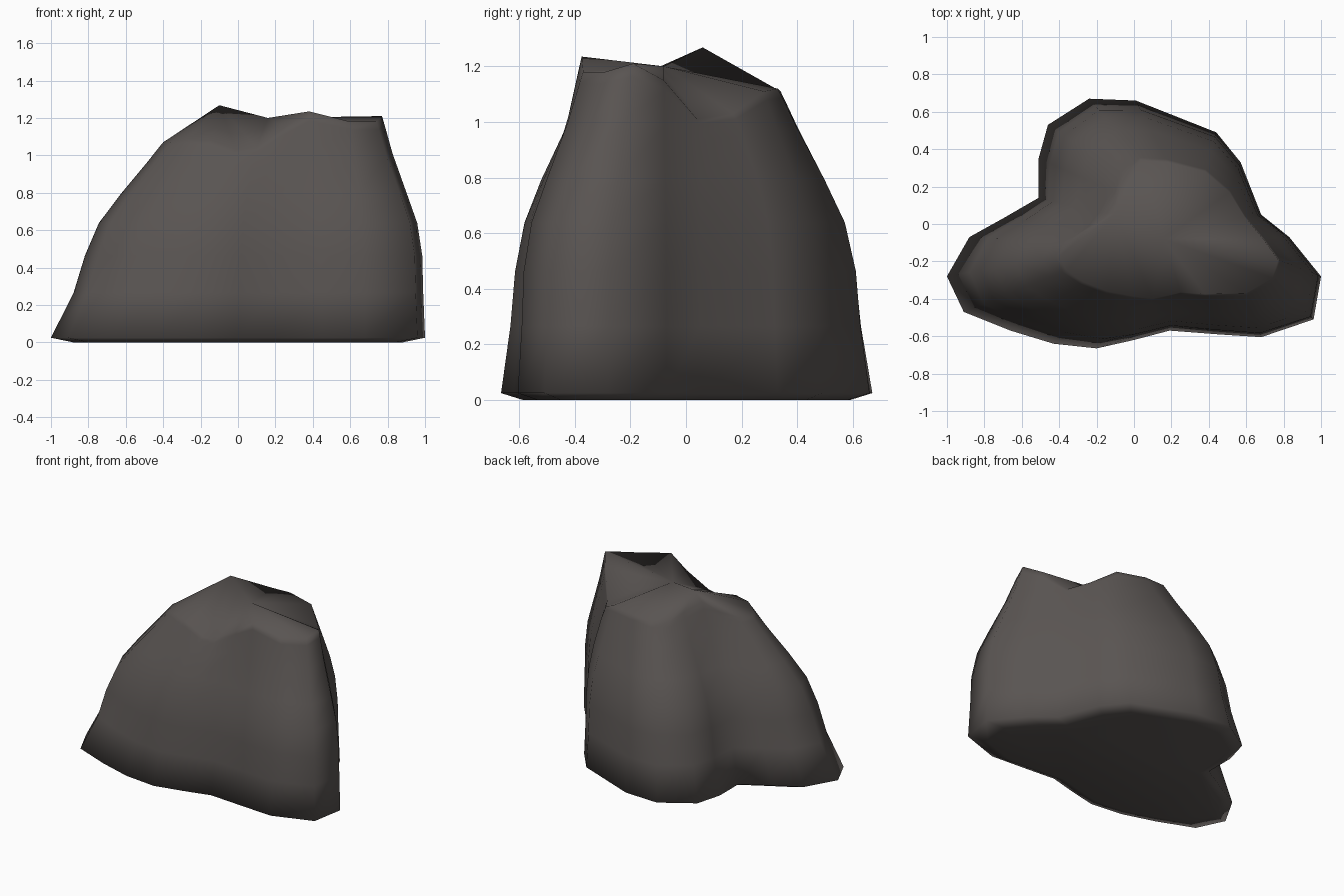
import bpy, bmesh, math
from mathutils import Vector

if "Cube" in bpy.data.objects:
    bpy.data.objects.remove(bpy.data.objects["Cube"])

# base outline x, y  ->  matching top rim x, y, z (anticlockwise from the left lobe)
PAIRS = [
    (-1.00, -.28, -.40, -.17, 1.07), (-.91, -.47, -.36, -.25, 1.07),
    (-.66, -.57, -.27, -.31, 1.09), (-.43, -.64, -.14, -.36, 1.08),
    (-.20, -.665, -.01, -.385, 1.03), (0, -.62, .10, -.40, 1.04),
    (.19, -.57, .25, -.365, 1.15), (.45, -.59, .38, -.375, 1.235),
    (.68, -.605, .60, -.37, 1.18), (.96, -.51, .74, -.29, 1.18),
    (1.00, -.28, .77, -.19, 1.21), (.83, -.07, .69, -.08, 1.15),
    (.68, .05, .59, .04, 1.01), (.57, .33, .51, .17, 1.03),
    (.44, .49, .38, .28, 1.11), (.01, .66, .18, .33, 1.12),
    (-.24, .67, .04, .34, 1.11), (-.46, .53, -.06, .27, 1.11),
    (-.51, .35, -.10, .17, 1.15), (-.51, .14, -.17, .06, 1.20),
    (-.70, .03, -.25, -.02, 1.12), (-.88, -.07, -.35, -.09, 1.08)]
# height fraction, inward fraction of each ring
RINGS = [(0, 0), (.22, .10), (.40, .15), (.56, .27), (.70, .49), (.87, .79), (.97, .95), (1, 1)]
N = len(PAIRS)

bm = bmesh.new()
rings = []
for h, t in RINGS:
    ring = []
    for bx, by, tx, ty, tz in PAIRS:
        bend = math.sin(math.pi * h)
        k = t + bend * (.16 * max(0, -bx) - .09 * max(0, bx))
        wall = 1.12 * h if h < .8 else 1.12 * h + (tz - 1.12) * (h - .8) / .2
        ring.append(bm.verts.new((bx + (tx - bx) * k, by + (ty - by) * k, .025 + wall - .025 * h)))
    rings.append(ring)

# side walls
for lo, hi in zip(rings, rings[1:]):
    for i in range(N):
        j = (i + 1) % N
        bm.faces.new((lo[i], lo[j], hi[j], hi[i]))

# underside, dished down to the floor
inner = [bm.verts.new((v.co.x * .88, v.co.y * .88, 0)) for v in rings[0]]
for i in range(N):
    j = (i + 1) % N
    bm.faces.new((inner[i], inner[j], rings[0][j], rings[0][i]))
bm.faces.new(inner[::-1])

# broken crown: rim fans to a peak and to a saddle
peak = bm.verts.new((-.10, .06, 1.268))
saddle = bm.verts.new((.16, -.08, 1.20))
rim = rings[-1]
owner = [saddle if 5 <= i <= 15 else peak for i in range(N)]
for i in range(N):
    j = (i + 1) % N
    bm.faces.new((rim[i], rim[j], owner[i]))
    if owner[i] != owner[j]:
        bm.faces.new((rim[j], owner[j], owner[i]))
bmesh.ops.recalc_face_normals(bm, faces=bm.faces)

mesh = bpy.data.meshes.new("boulder")
bm.to_mesh(mesh)
bm.free()
rock = bpy.data.objects.new("boulder", mesh)
bpy.context.collection.objects.link(rock)

# colour
stone = bpy.data.materials.new("dark stone")
stone.diffuse_color = (.10, .089, .084, 1)
stone.use_nodes = True
stone.node_tree.nodes["Principled BSDF"].inputs["Base Color"].default_value = stone.diffuse_color
mesh.materials.append(stone)

# smooth stone surface
for p in mesh.polygons:
    p.use_smooth = True
